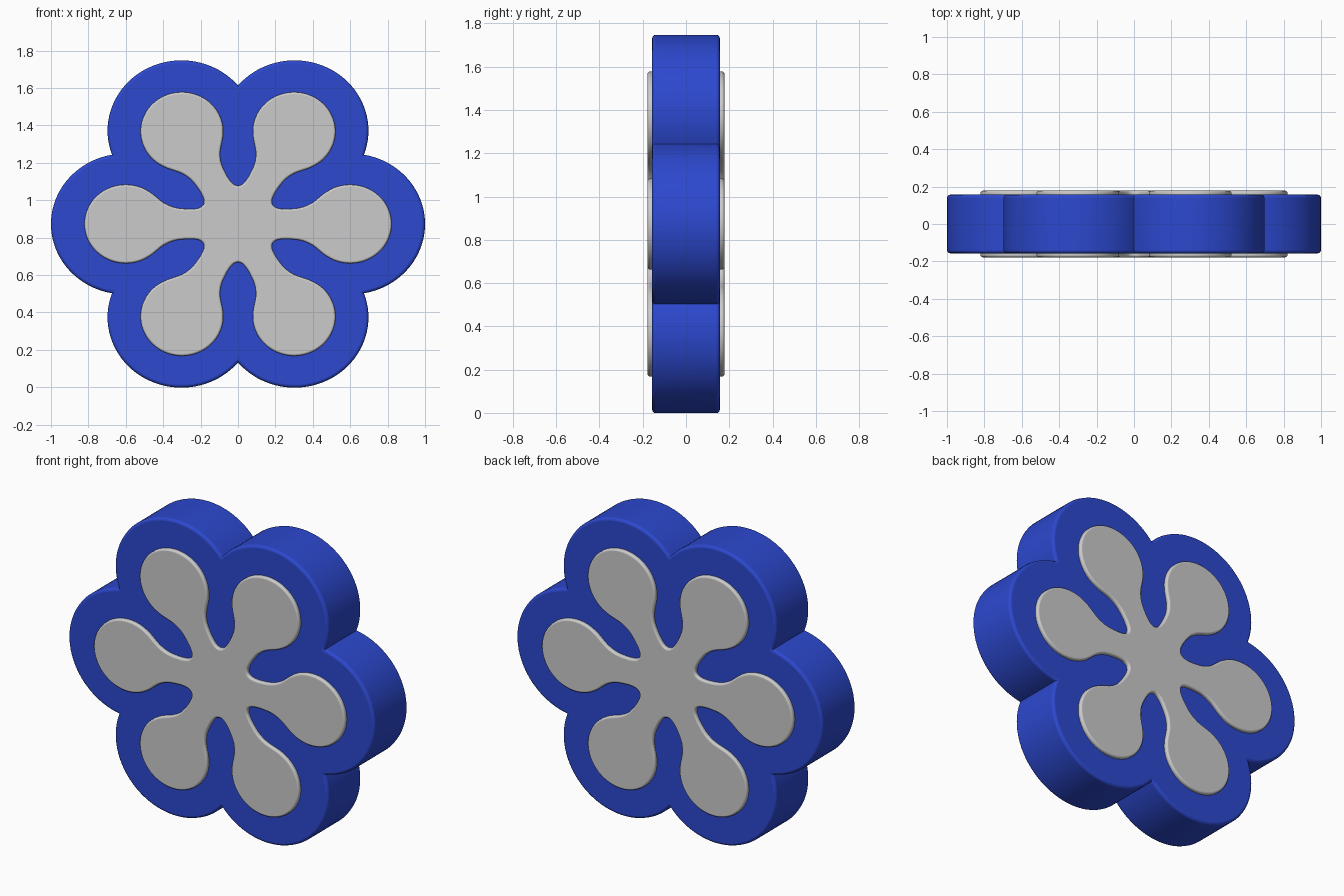
import bpy, bmesh, math
from mathutils import Vector

if "Cube" in bpy.data.objects:
    bpy.data.objects.remove(bpy.data.objects["Cube"])

CENTRE_Z = 0.873   # height of the flower's middle
SQUASH = 0.952     # flower is slightly shorter than wide


def rotate_copies(petal):
    """Repeat one petal outline (pointing along +x) six times around the centre."""
    outline = []
    for k in range(6):
        a = k * math.pi / 3
        c, s = math.cos(a), math.sin(a)
        outline += [(x * c - y * s, x * s + y * c) for x, y in petal]
    return outline


def arc(cx, r, a0, a1, n):
    return [(cx + r * math.cos(a0 + (a1 - a0) * i / n),
             r * math.sin(a0 + (a1 - a0) * i / n)) for i in range(n + 1)]


def smooth(points, steps=3):
    """Closed Catmull-Rom curve through the points."""
    p = [Vector(q) for q in points]
    n, out = len(p), []
    for i in range(n):
        a, b, c, d = p[i - 1], p[i], p[(i + 1) % n], p[(i + 2) % n]
        for j in range(steps):
            t = j / steps
            q = 0.5 * (2 * b + (c - a) * t + (2 * a - 5 * b + 4 * c - d) * t * t
                       + (3 * b - a - 3 * c + d) * t ** 3)
            out.append((q.x, q.y))
    return out


def slab(name, outline, half, bevel, material=None):
    """Extrude an outline along y and round both face rims."""
    bm = bmesh.new()
    verts = [bm.verts.new((x, -half, CENTRE_Z + y * SQUASH)) for x, y in outline]
    face = bm.faces.new(verts)
    ext = bmesh.ops.extrude_face_region(bm, geom=[face])
    bmesh.ops.translate(bm, vec=(0, 2 * half, 0),
                        verts=[v for v in ext["geom"] if isinstance(v, bmesh.types.BMVert)])
    bmesh.ops.recalc_face_normals(bm, faces=bm.faces[:])
    rims = [e for e in bm.edges if abs(e.verts[0].co.y - e.verts[1].co.y) < 1e-6]
    bmesh.ops.bevel(bm, geom=rims, offset=bevel, segments=3, profile=0.5, affect='EDGES')
    mesh = bpy.data.meshes.new(name)
    bm.to_mesh(mesh)
    bm.free()
    obj = bpy.data.objects.new(name, mesh)
    bpy.context.collection.objects.link(obj)
    if material:
        mesh.materials.append(material)
    bpy.ops.object.select_all(action='DESELECT')
    obj.select_set(True)
    bpy.context.view_layer.objects.active = obj
    bpy.ops.object.shade_smooth_by_angle(angle=math.radians(35))
    weighted = obj.modifiers.new("weighted_normals", 'WEIGHTED_NORMAL')
    weighted.keep_sharp = True
    return obj


blue = bpy.data.materials.new("blue")
blue.diffuse_color = (0.025, 0.065, 0.62, 1)
blue.use_nodes = True
blue.node_tree.nodes["Principled BSDF"].inputs["Base Color"].default_value = blue.diffuse_color

# Blue body: union outline of six overlapping circles
D, R = 0.605, 0.395
valley = D * math.cos(math.pi / 6) + math.sqrt(R * R - (D / 2) ** 2)
end = math.atan2(valley / 2, valley * math.cos(math.pi / 6) - D)
slab("flower_body", rotate_copies(arc(D, R, -end, end, 40)[:-1]), 0.157, 0.018, blue)

# Grey inlay: six round petals on narrow necks, standing proud of both faces
neck = [(0.2, 0.094), (0.22, 0.087), (0.26, 0.084), (0.32, 0.089),
        (0.36, 0.1), (0.40, 0.121), (0.435, 0.15)]
tip = (0.186, 0.107)
head = math.radians(127)
petal = ([(x, -y) for x, y in neck] + arc(0.6, 0.221, -head, head, 18)
         + neck[::-1] + [tip])
slab("petal_inlay", smooth(rotate_copies(petal)), 0.178, 0.012)
